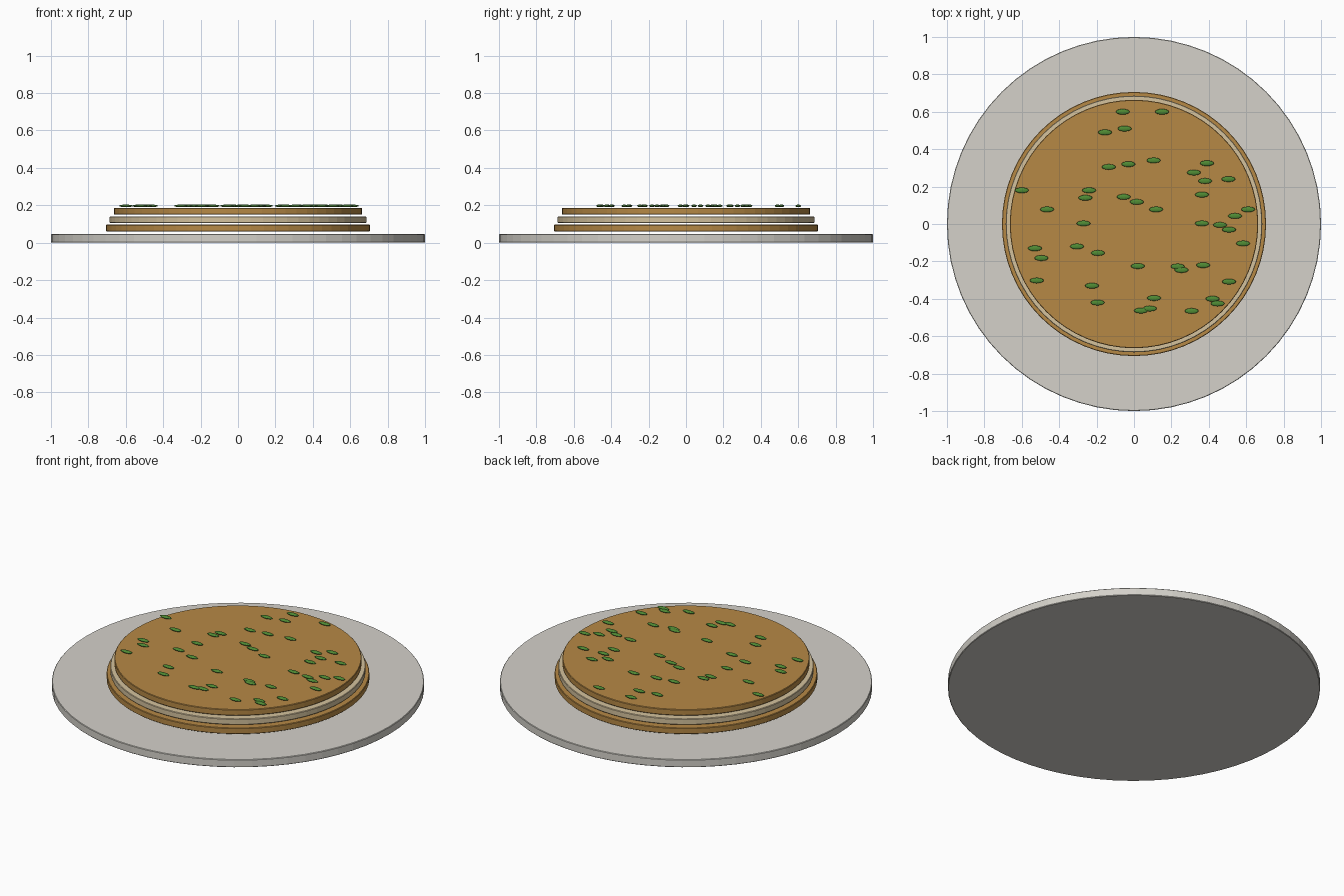
import bpy
from math import radians

if "Cube" in bpy.data.objects:
    bpy.data.objects.remove(bpy.data.objects["Cube"])


def material(name, rgb):
    m = bpy.data.materials.new(name)
    m.diffuse_color = (*rgb, 1)
    m.use_nodes = True
    m.node_tree.nodes["Principled BSDF"].inputs["Base Color"].default_value = m.diffuse_color
    return m


crust = material("golden_pastry", (0.47, 0.25, 0.06))
cream = material("cream", (0.66, 0.54, 0.34))
china = material("china", (0.66, 0.64, 0.59))
green = material("green_nut", (0.08, 0.26, 0.035))


def disc(name, radius, bottom, top, mat):
    bpy.ops.mesh.primitive_cylinder_add(vertices=64, radius=radius, depth=top - bottom,
                                        location=(0, 0, (bottom + top) / 2))
    o = bpy.context.object
    o.name = name
    o.data.materials.append(mat)
    b = o.modifiers.new("soft_rim", "BEVEL")
    b.width, b.segments, b.limit_method = 0.003, 1, "ANGLE"
    b.angle_limit = radians(40)
    return o


# Plate and the stacked, slightly separated layers
disc("plate", 1.0, 0.0, 0.046, china)
disc("lower_pastry", 0.706, 0.06, 0.096, crust)
disc("cream_layer", 0.686, 0.106, 0.141, cream)
disc("upper_pastry", 0.664, 0.15, 0.186, crust)

# Scattered nut pieces (x, y)
spots = [
    (-.06, .6), (.15, .6), (-.05, .51), (-.155, .49), (-.135, .305), (-.03, .32),
    (.105, .34), (.39, .325), (.32, .275), (.38, .23), (.505, .24), (-.6, .18),
    (-.24, .18), (-.26, .14), (-.055, .145), (.015, .118), (-.465, .078), (.118, .078),
    (.363, .157), (.61, .078), (.54, .043), (-.27, .003), (.363, .003), (.46, -.005),
    (.508, -.03), (.583, -.104), (-.53, -.13), (-.305, -.12), (-.193, -.155), (-.495, -.182),
    (.02, -.225), (.233, -.227), (.254, -.246), (.37, -.22), (.508, -.308), (-.52, -.302),
    (-.225, -.33), (-.195, -.42), (.107, -.396), (.037, -.463), (.085, -.452), (.308, -.465),
    (.42, -.4), (.447, -.425),
]
bpy.ops.mesh.primitive_uv_sphere_add(segments=16, ring_count=8, radius=1)
first = bpy.context.object
nut_mesh = first.data
nut_mesh.materials.append(green)
bpy.data.objects.remove(first)
for i, (x, y) in enumerate(spots):
    nut = bpy.data.objects.new(f"nut_piece_{i + 1}", nut_mesh)
    nut.location = (x, y, 0.197)
    nut.scale = (0.037, 0.015, 0.007)
    bpy.context.collection.objects.link(nut)
